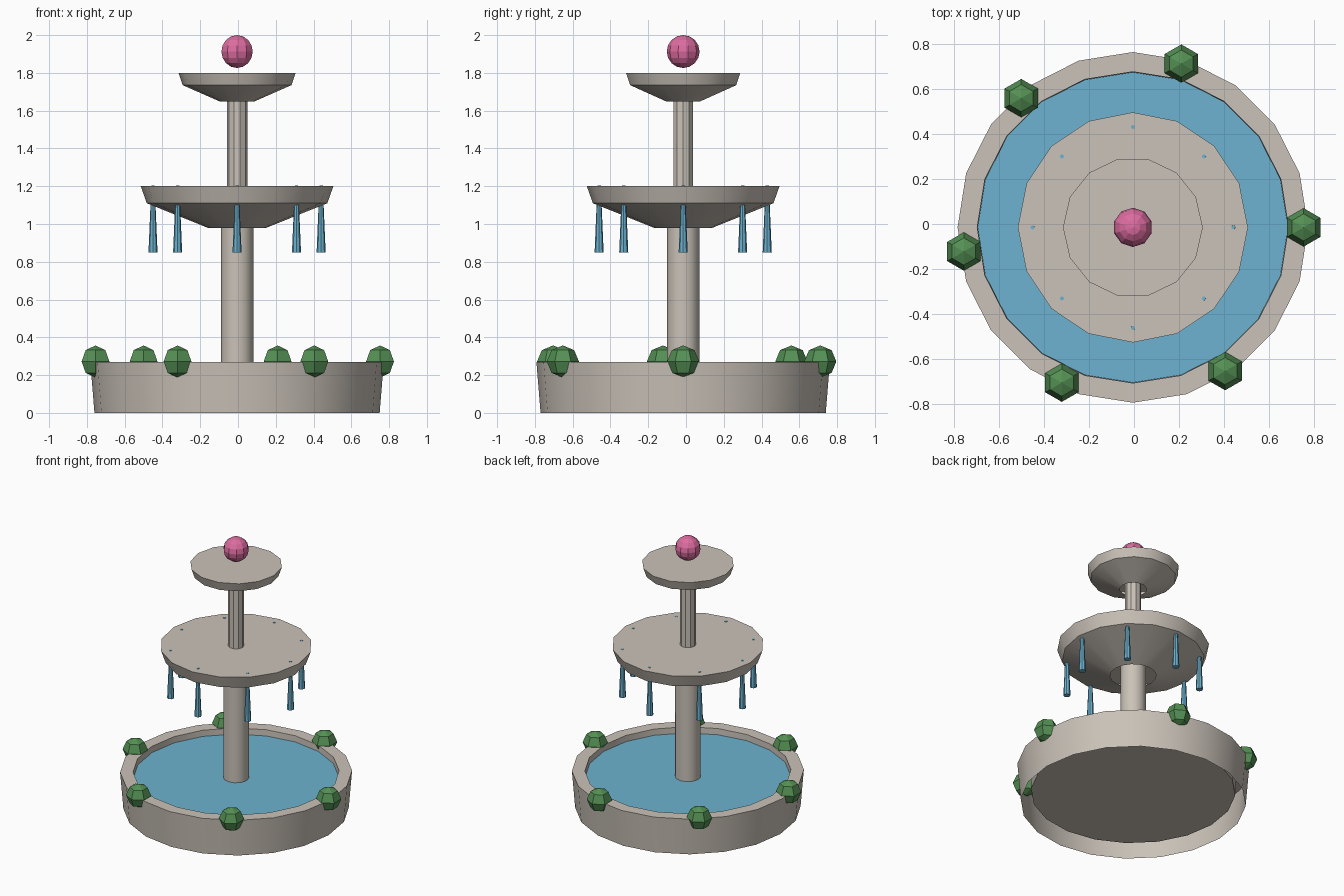
import bpy, bmesh
from math import sin, cos, pi, radians

cube = bpy.data.objects.get("Cube")
if cube:
    bpy.data.objects.remove(cube, do_unlink=True)

CENTRE = (-0.005, -0.015)


def material(name, rgb):
    mat = bpy.data.materials.new(name)
    mat.use_nodes = True
    colour = (*rgb, 1)
    mat.diffuse_color = colour
    mat.node_tree.nodes["Principled BSDF"].inputs["Base Color"].default_value = colour
    return mat


STONE = material("stone", (0.59, 0.54, 0.48))
WATER = material("water", (0.15, 0.45, 0.63))
LEAF = material("leaf_green", (0.09, 0.28, 0.09))
PINK = material("pink", (0.72, 0.15, 0.35))


def lathe(name, profile, sides, mat, at=(0, 0), phase=0, smooth=True):
    """Spin a (radius, height) profile, listed from the bottom up, around z."""
    bm = bmesh.new()
    rings = []
    for r, z in profile:
        if r < 1e-5:
            rings.append([bm.verts.new((0, 0, z))] * sides)
        else:
            rings.append([bm.verts.new((r * cos(phase + 2 * pi * j / sides),
                                        r * sin(phase + 2 * pi * j / sides), z))
                          for j in range(sides)])
    for low, high in zip(rings, rings[1:]):
        for j in range(sides):
            k = (j + 1) % sides
            corners = list(dict.fromkeys((low[j], low[k], high[k], high[j])))
            bm.faces.new(corners)
    mesh = bpy.data.meshes.new(name)
    bm.to_mesh(mesh)
    bm.free()
    mesh.materials.append(mat)
    obj = bpy.data.objects.new(name, mesh)
    obj.location = (CENTRE[0] + at[0], CENTRE[1] + at[1], 0)
    bpy.context.collection.objects.link(obj)
    if smooth:
        bpy.ops.object.select_all(action="DESELECT")
        obj.select_set(True)
        bpy.context.view_layer.objects.active = obj
        bpy.ops.object.shade_smooth_by_angle(angle=radians(35))
    return obj


def ball(name, radius, height, sides, rings, mat, at=(0, 0)):
    """Faceted ball with a corner towards +y."""
    profile = [(radius * sin(pi * i / rings), height - radius * cos(pi * i / rings))
               for i in range(rings + 1)]
    return lathe(name, profile, sides, mat, at, phase=pi / 2, smooth=False)


def polar(radius, angle):
    return radius * cos(angle), radius * sin(angle)


# Basin: flared wall, flat rim, inner wall and raised floor, open underneath
lathe("basin", [(0.755, 0), (0.777, 0.27), (0.69, 0.27), (0.685, 0.08), (0, 0.08)],
      20, STONE)
lathe("pool_water", [(0.688, 0.225), (0, 0.225)], 20, WATER)

# Columns
lathe("lower_column", [(0, 0.09), (0.086, 0.09), (0.086, 1.19), (0, 1.19)], 12, STONE)
lathe("upper_column", [(0, 1.19), (0.054, 1.19), (0.054, 1.79), (0, 1.79)], 10, STONE)

# Tier bowls with flat tops, open around the columns
lathe("middle_bowl", [(0.155, 0.98), (0.478, 1.11), (0.51, 1.2), (0, 1.2)], 16, STONE)
lathe("top_bowl", [(0.09, 1.648), (0.288, 1.735), (0.31, 1.8), (0, 1.8)], 14, STONE)

# Finial ball hovering above the top bowl
ball("finial_ball", 0.087, 1.913, 10, 8, PINK)

# Water streams falling from the middle bowl
for i in range(8):
    lathe(f"water_stream_{i + 1}",
          [(0, 0.85), (0.024, 0.85), (0.009, 1.203), (0, 1.203)],
          8, WATER, polar(0.445, i * pi / 4))

# Bushes on the rim, one radian apart
for i in range(6):
    ball(f"bush_{i + 1}", 0.085, 0.272, 6, 4, LEAF, polar(0.757, -i))
